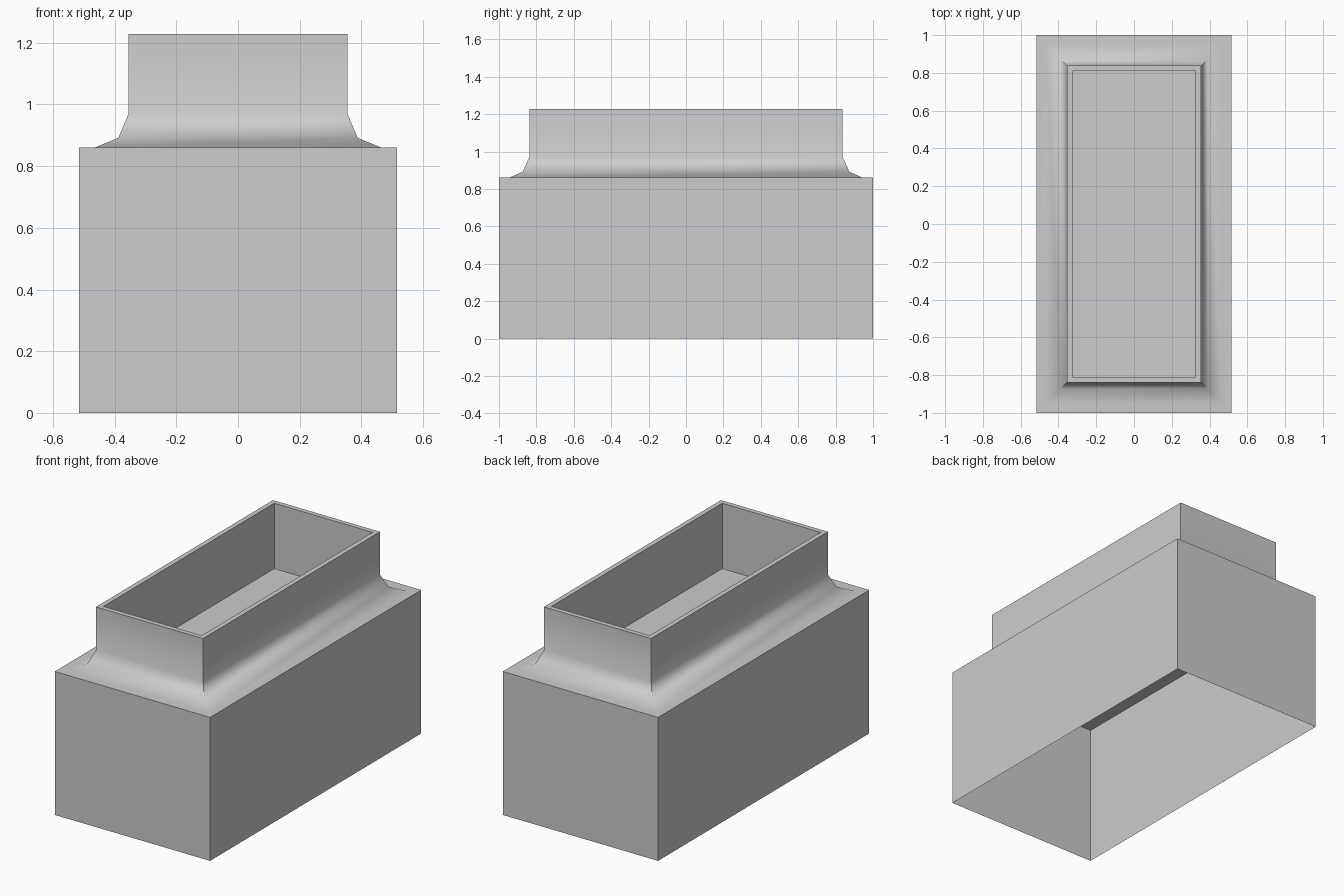
import bpy, bmesh

if "Cube" in bpy.data.objects:
    bpy.data.objects.remove(bpy.data.objects["Cube"])

# One plain grey for the whole housing
grey = bpy.data.materials.new("plain grey")
grey.diffuse_color = (0.604, 0.604, 0.604, 1)
grey.use_nodes = True
grey.node_tree.nodes["Principled BSDF"].inputs["Base Color"].default_value = grey.diffuse_color

# Rectangular rings from the open base up over the flare and down into the neck:
# (half width x, half depth y, height z)
rings = [
    (0.515, 1.00, 0.00),    # open bottom edge
    (0.515, 1.00, 0.86),    # box shoulder
    (0.465, 0.945, 0.86),   # start of flare
    (0.388, 0.873, 0.892),  # flare
    (0.355, 0.838, 0.97),   # neck base
    (0.355, 0.838, 1.228),  # neck rim, outside
    (0.326, 0.809, 1.228),  # neck rim, inside
    (0.326, 0.809, 0.836),  # recess floor edge
]

bm = bmesh.new()
loops = [[bm.verts.new((sx * x, sy * y, z))
          for sx, sy in ((-1, -1), (1, -1), (1, 1), (-1, 1))]
         for x, y, z in rings]
for low, high in zip(loops, loops[1:]):
    for i in range(4):
        j = (i + 1) % 4
        bm.faces.new((low[i], low[j], high[j], high[i]))
bm.faces.new(loops[-1])     # recess floor

mesh = bpy.data.meshes.new("flared_housing")
bm.to_mesh(mesh)
bm.free()
mesh.materials.append(grey)
housing = bpy.data.objects.new("flared_housing", mesh)
bpy.context.collection.objects.link(housing)

# Smooth flare, crisp box and neck corners
bpy.context.view_layer.objects.active = housing
housing.select_set(True)
bpy.ops.object.shade_smooth_by_angle(angle=0.9)
